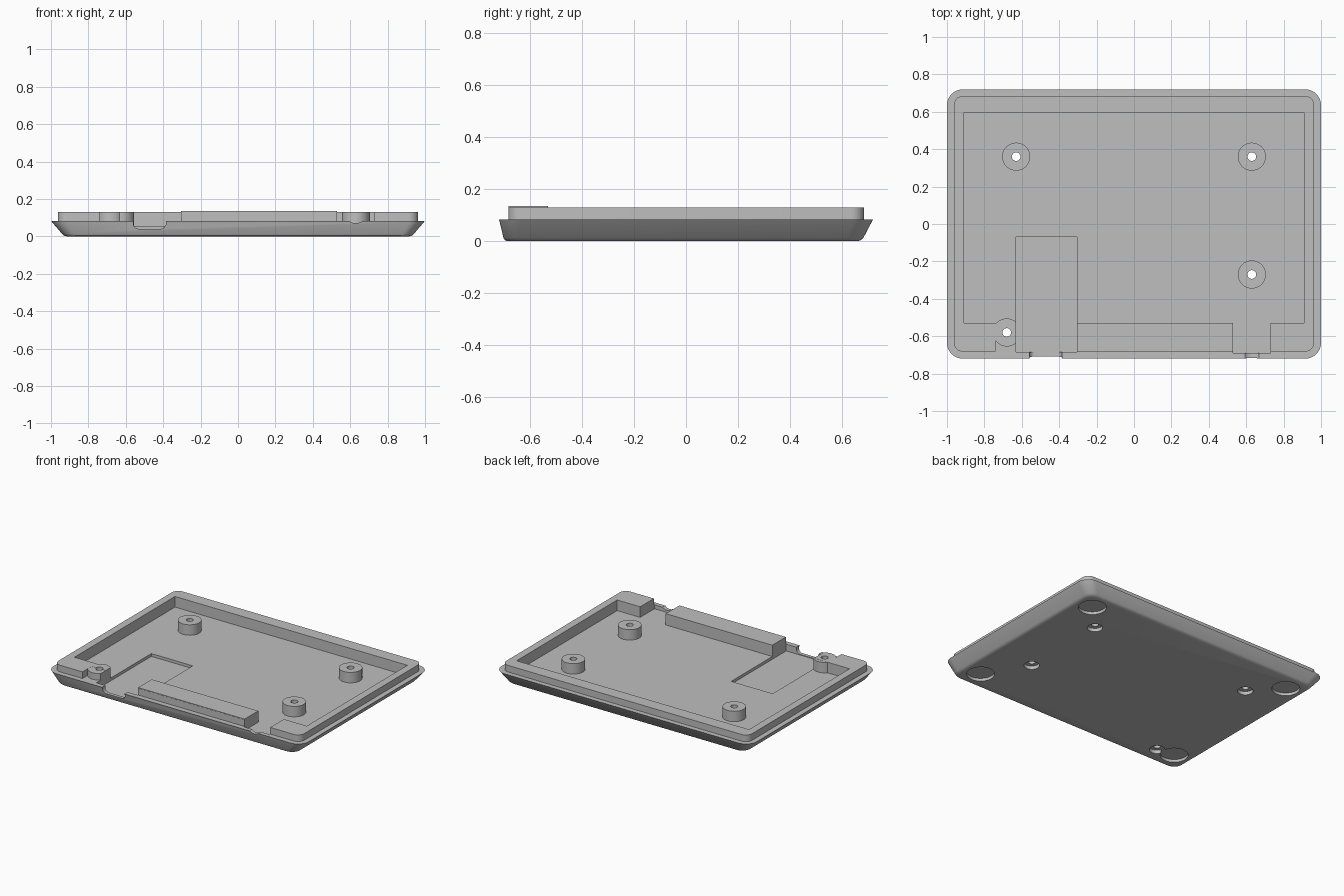
import bpy, bmesh, math
from mathutils import Matrix

if "Cube" in bpy.data.objects:
    bpy.data.objects.remove(bpy.data.objects["Cube"], do_unlink=True)

grey = bpy.data.materials.new("matte_grey")
grey.use_nodes = True
colour = (0.52, 0.52, 0.52, 1)
grey.diffuse_color = colour
grey.node_tree.nodes["Principled BSDF"].inputs["Base Color"].default_value = colour

SHELL_TOP, LIP_TOP, FLOOR, RECESS = 0.083, 0.13, 0.055, 0.035
HIGH = 0.3


def make(name, bm):
    bmesh.ops.recalc_face_normals(bm, faces=bm.faces)
    mesh = bpy.data.meshes.new(name)
    bm.to_mesh(mesh)
    bm.free()
    mesh.materials.append(grey)
    ob = bpy.data.objects.new(name, mesh)
    bpy.context.collection.objects.link(ob)
    return ob


def rounded(x0, x1, y0, y1, r, steps=8):
    """Outline of a rounded rectangle, anticlockwise."""
    corners = [(x1 - r, y1 - r), (x0 + r, y1 - r), (x0 + r, y0 + r), (x1 - r, y0 + r)]
    points = []
    for k, (cx, cy) in enumerate(corners):
        for i in range(steps + 1):
            a = math.pi / 2 * (k + i / steps)
            points.append((cx + r * math.cos(a), cy + r * math.sin(a)))
    return points


def loft(name, rings):
    """Solid through stacked rings of equal point count."""
    bm = bmesh.new()
    loops = [[bm.verts.new(p) for p in ring] for ring in rings]
    for a, b in zip(loops, loops[1:]):
        for i in range(len(a)):
            j = (i + 1) % len(a)
            bm.faces.new((a[i], a[j], b[j], b[i]))
    bm.faces.new(loops[0])
    bm.faces.new(loops[-1])
    return make(name, bm)


def box(name, x0, x1, y0, y1, z0, z1):
    bm = bmesh.new()
    bmesh.ops.create_cube(bm, size=1)
    size = Matrix.Diagonal((x1 - x0, y1 - y0, z1 - z0, 1))
    place = Matrix.Translation(((x0 + x1) / 2, (y0 + y1) / 2, (z0 + z1) / 2))
    bmesh.ops.transform(bm, matrix=place @ size, verts=bm.verts)
    return make(name, bm)


def cylinder(name, x, y, r, z0, z1, along_y=False):
    bm = bmesh.new()
    bmesh.ops.create_cone(bm, cap_ends=True, segments=40, radius1=r, radius2=r, depth=z1 - z0)
    if along_y:
        bmesh.ops.rotate(bm, matrix=Matrix.Rotation(math.pi / 2, 3, 'X'), verts=bm.verts)
        bmesh.ops.translate(bm, vec=(x, (z0 + z1) / 2, y), verts=bm.verts)
    else:
        bmesh.ops.translate(bm, vec=(x, y, (z0 + z1) / 2), verts=bm.verts)
    return make(name, bm)


def combine(body, tool, operation='DIFFERENCE'):
    tool.hide_render = True
    mod = body.modifiers.new("join", 'BOOLEAN')
    mod.operation, mod.object, mod.solver = operation, tool, 'EXACT'
    bpy.context.view_layer.objects.active = body
    bpy.ops.object.modifier_apply(modifier=mod.name)
    bpy.data.objects.remove(tool, do_unlink=True)


# Tapered shell with a stepped lip: height, half width, front, back, corner radius
sections = [
    (0, 0.915, -0.685, 0.66, 0.05),
    (0.004, 0.93, -0.697, 0.672, 0.06),
    (0.012, 0.94, -0.702, 0.682, 0.06),
    (0.075, 0.993, -0.717, 0.715, 0.08),
    (SHELL_TOP, 1.0, -0.72, 0.72, 0.085),
    (SHELL_TOP, 0.963, -0.683, 0.685, 0.05),
    (LIP_TOP, 0.963, -0.683, 0.685, 0.05),
]
case = loft("case_bottom", [[(x, y, z) for x, y in rounded(-w, w, f, b, r)]
                            for z, w, f, b, r in sections])

# Main cavity, right-hand gap and lip notch beside the corner post
combine(case, box("cavity", -0.91, 0.91, -0.53, 0.595, FLOOR, HIGH))
combine(case, box("port_gap", 0.53, 0.73, -0.69, -0.5, FLOOR, HIGH))
combine(case, box("lip_notch", -0.74, -0.62, -0.7, -0.58, SHELL_TOP, HIGH))

# Screw posts
posts = [(-0.63, 0.36), (0.63, 0.36), (0.63, -0.27), (-0.68, -0.58)]
for x, y in posts:
    combine(case, cylinder("screw_post", x, y, 0.075, FLOOR - 0.01, LIP_TOP - 0.001), 'UNION')

# Sunken tray at the front
combine(case, box("tray_recess", -0.63, -0.305, -0.685, -0.07, RECESS, HIGH))

# Raised front bar
combine(case, box("front_bar", -0.305, 0.53, -0.682, -0.53, FLOOR - 0.01, 0.135), 'UNION')

# Rounded openings in the front wall
slot = rounded(-0.56, -0.385, 0.04, HIGH, 0.03)
combine(case, loft("wide_port", [[(x, y, z) for x, z in slot] for y in (-0.8, -0.66)]))
combine(case, cylinder("round_port", 0.63, 0.13, 0.06, -0.8, -0.66, along_y=True))

# Through holes with countersunk bores underneath
for x, y in posts:
    combine(case, cylinder("screw_hole", x, y, 0.023, -0.1, HIGH))
    combine(case, cylinder("screw_bore", x, y, 0.05, -0.1, 0.025))

# Round foot recesses in the corners underneath
for x in (-0.81, 0.81):
    for y in (-0.565, 0.55):
        combine(case, cylinder("foot_recess", x, y, 0.09, -0.1, 0.02))

bpy.ops.object.select_all(action='DESELECT')
case.select_set(True)
bpy.context.view_layer.objects.active = case
bpy.ops.object.shade_smooth_by_angle(angle=math.radians(30))
